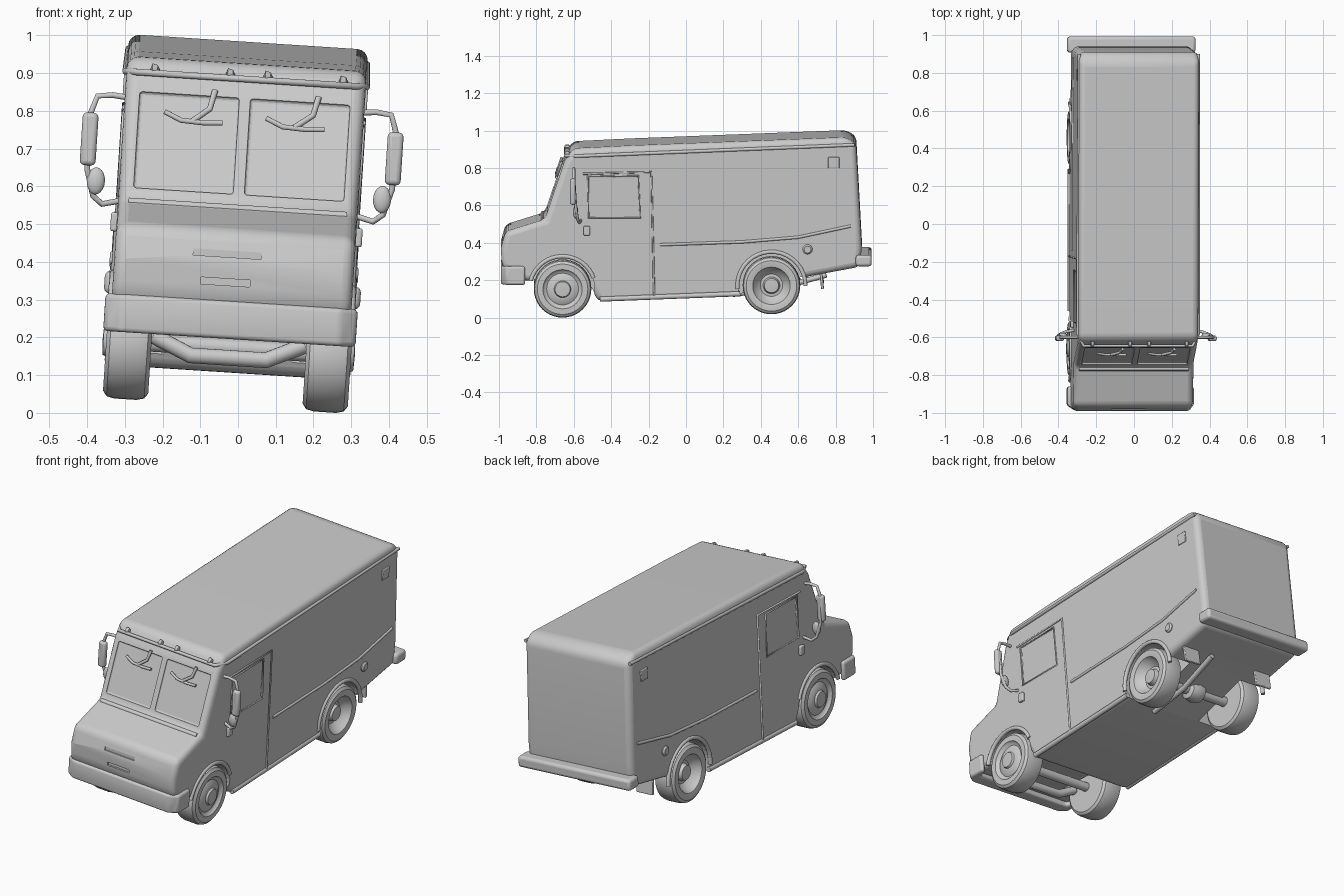
import bpy, bmesh, math
from mathutils import Matrix, Vector

cube = bpy.data.objects.get("Cube")
if cube:
    bpy.data.objects.remove(cube)

GREY = bpy.data.materials.new("plain_grey")
GREY.use_nodes = True
GREY.diffuse_color = (0.6, 0.6, 0.6, 1)
GREY.node_tree.nodes["Principled BSDF"].inputs["Base Color"].default_value = (0.6, 0.6, 0.6, 1)
parts = []


def finish(name, bm, bevel=0, segs=3):
    bmesh.ops.recalc_face_normals(bm, faces=bm.faces)
    me = bpy.data.meshes.new(name)
    bm.to_mesh(me)
    bm.free()
    return register(name, me, bevel, segs)


def register(name, data, bevel=0, segs=3):
    ob = bpy.data.objects.new(name, data)
    bpy.context.collection.objects.link(ob)
    data.materials.append(GREY)
    if bevel:
        mod = ob.modifiers.new("soft_edges", "BEVEL")
        mod.width, mod.segments, mod.limit_method = bevel, segs, "ANGLE"
        mod.angle_limit = math.radians(20)
    parts.append(ob)
    return ob


def prism(name, pts, lo, hi, axis="x", bevel=0, segs=3):
    """Extrude a closed profile: (y, z) along x, or (x, y) along z."""
    bm = bmesh.new()
    place = (lambda a, b, t: (t, a, b)) if axis == "x" else (lambda a, b, t: (a, b, t))
    rings = [[bm.verts.new(place(a, b, t)) for a, b in pts] for t in (lo, hi)]
    n = len(pts)
    for ring in rings:
        bm.faces.new(ring)
    for i in range(n):
        j = (i + 1) % n
        bm.faces.new((rings[0][i], rings[0][j], rings[1][j], rings[1][i]))
    return finish(name, bm, bevel, segs)


def box(name, centre, size, bevel=0, tilt=0):
    bm = bmesh.new()
    mat = Matrix.Translation(centre) @ Matrix.Rotation(tilt, 4, "X") @ Matrix.Diagonal((*size, 1))
    bmesh.ops.create_cube(bm, size=1, matrix=mat)
    return finish(name, bm, bevel)


def lathe(name, profile, centre, side=1):
    """Spin (radius, outward offset) points around the x axis."""
    bm = bmesh.new()
    verts = [bm.verts.new((x, 0, r)) for r, x in profile]
    edges = [bm.edges.new(p) for p in zip(verts, verts[1:])]
    bmesh.ops.spin(bm, geom=verts + edges, cent=(0, 0, 0), axis=(1, 0, 0),
                   angle=math.tau, steps=40)
    bmesh.ops.remove_doubles(bm, verts=bm.verts, dist=0.0005)
    bm.transform(Matrix.Translation(centre) @ Matrix.Diagonal((side, 1, 1, 1)))
    return finish(name, bm)


def tube(name, pts, radius, cyclic=False):
    cu = bpy.data.curves.new(name, "CURVE")
    cu.dimensions, cu.bevel_depth, cu.bevel_resolution = "3D", radius, 3
    cu.use_fill_caps = True
    sp = cu.splines.new("POLY")
    sp.points.add(len(pts) - 1)
    for p, co in zip(sp.points, pts):
        p.co = (*co, 1)
    sp.use_cyclic_u = cyclic
    return register(name, cu)


def cut(target, cutter):
    mod = target.modifiers.new("cut", "BOOLEAN")
    mod.operation, mod.solver, mod.object = "DIFFERENCE", "EXACT", cutter
    cutter.hide_render = True
    cutter.hide_set(True)
    cutter.display_type = "WIRE"


def glass_y(z):
    return -0.755 + (z - 0.545) * 0.34


# Body shell
outline = [(-0.93, 0.22), (-0.985, 0.30), (-0.99, 0.39), (-0.965, 0.48), (-0.755, 0.545),
           (-0.65, 0.855), (-0.605, 0.925), (-0.3, 0.94), (0.86, 0.985), (0.91, 0.95),
           (0.94, 0.40), (0.93, 0.29), (0.66, 0.24), (0.28, 0.135), (-0.47, 0.105),
           (-0.52, 0.2)]
body = prism("body", outline, -0.318, 0.318, bevel=0.03, segs=4)

# Wheel pockets, windscreen panes, door windows and grille recesses
FRONT, REAR = (-0.66, 0.172), (0.457, 0.19)
for s in (-1, 1):
    for y, z, r in ((*FRONT, 0.172), (*REAR, 0.178)):
        cut(body, lathe("wheel_pocket_cutter", [(0, -0.09), (r, -0.09), (r, 0.09), (0, 0.09)],
                        (s * 0.26, y, z)))
    cut(body, box("windscreen_cutter", (s * 0.147, glass_y(0.71) - 0.012, 0.71),
                  (0.265, 0.04, 0.27), 0.008, -0.33))
    cut(body, box("door_window_cutter", (s * 0.323, -0.385, 0.665), (0.022, 0.27, 0.22), 0.004))
for z, w in ((0.345, 0.13), (0.42, 0.18)):
    cut(body, box("grille_cutter", (-0.02, -0.995, z), (w, 0.035, 0.018)))

# Roof gutter, visor ledge and body trim
tube("roof_gutter", [(-0.316, 0.9, 0.945), (-0.32, -0.58, 0.885), (-0.29, -0.645, 0.885),
                     (0.29, -0.645, 0.885), (0.32, -0.58, 0.885), (0.316, 0.9, 0.945)], 0.009)
tube("belt_ledge", [(-0.29, -0.765, 0.54), (0.29, -0.765, 0.54)], 0.012)
for x in (-0.25, -0.05, 0.05, 0.25):
    lathe("marker_light", [(0, 0.02), (0.012, 0.014), (0.016, 0), (0, -0.005)], (x, -0.635, 0.895))

# Front bumper wraps the corners, rear bumper is a straight step
prism("front_bumper", [(-0.335, -0.86), (-0.335, -0.96), (-0.29, -0.99), (0.29, -0.99),
                       (0.335, -0.96), (0.335, -0.86), (0.31, -0.86), (0.29, -0.92),
                       (-0.29, -0.92), (-0.31, -0.86)], 0.195, 0.295, "z", 0.012)
box("rear_bumper", (0, 0.95, 0.325), (0.68, 0.085, 0.06), 0.015)

# Tyre and rim profiles: domed hub in front, dished hub at the rear
TYRE = [(0.06, -0.06), (0.135, -0.06), (0.149, -0.05), (0.154, -0.03), (0.154, 0.03),
        (0.149, 0.05), (0.135, 0.06), (0.105, 0.06)]
FRONT_RIM = [(0.098, 0.05), (0.085, 0.045), (0.065, 0.056), (0.045, 0.058), (0.04, 0.068), (0, 0.07)]
REAR_RIM = [(0.1, 0.058), (0.085, 0.03), (0.06, 0.01), (0.045, 0.012), (0.038, 0.035), (0, 0.038)]

for s, side in ((-1, "right"), (1, "left")):
    lathe(side + "_front_wheel", [(0, -0.06)] + TYRE + FRONT_RIM, (s * 0.265, *FRONT), s)
    lathe(side + "_rear_wheel", [(0, -0.06)] + TYRE + REAR_RIM, (s * 0.265, *REAR), s)

    # Arch lips
    for tag, (y, z), r, a0, a1 in (("front", FRONT, 0.176, 20, 165), ("rear", REAR, 0.182, 0, 185)):
        arc = [math.radians(a0 + (a1 - a0) * i / 18) for i in range(19)]
        tube(side + "_" + tag + "_arch", [(s * 0.317, y + r * math.cos(a), z + r * math.sin(a))
                                          for a in arc], 0.011)

    # Cab door frame, window bead, waist rail and sill
    X = s * 0.318
    tube(side + "_door_frame", [(X, -0.17, 0.125), (X, -0.185, 0.8), (X, -0.55, 0.79)], 0.006)
    tube(side + "_window_bead", [(X, -0.245, 0.555), (X, -0.255, 0.78), (X, -0.525, 0.775),
                                 (X, -0.52, 0.555)], 0.005, True)
    tube(side + "_waist_rail", [(X, -0.14, 0.41), (X, 0.3, 0.425), (X, 0.6, 0.45),
                                (X, 0.88, 0.51)], 0.008)
    tube(side + "_sill", [(s * 0.312, -0.46, 0.118), (s * 0.312, 0.29, 0.147)], 0.014)
    box(side + "_door_handle", (s * 0.324, -0.53, 0.485), (0.02, 0.035, 0.05), 0.006)
    lathe(side + "_side_lamp", [(0, 0.01), (0.018, 0.012), (0.026, 0.004), (0.026, -0.01)],
          (X, 0.65, 0.385), s)
    box(side + "_side_vent", (X, 0.79, 0.85), (0.012, 0.06, 0.06), 0.004)
    box(side + "_mud_flap", (s * 0.24, 0.725, 0.22), (0.1, 0.015, 0.1), 0.004, 0.1)

    # Mirrors on looped brackets
    tube(side + "_mirror_bracket", [(s * x, y, z) for x, y, z in (
        (0.3, -0.6, 0.815), (0.35, -0.6, 0.82), (0.39, -0.6, 0.815), (0.405, -0.6, 0.77),
        (0.405, -0.59, 0.62), (0.385, -0.58, 0.55), (0.36, -0.57, 0.53), (0.3, -0.56, 0.545))], 0.008)
    box(side + "_mirror", (s * 0.405, -0.605, 0.7), (0.042, 0.03, 0.14), 0.012)
    bm = bmesh.new()
    bmesh.ops.create_uvsphere(bm, u_segments=16, v_segments=10, radius=1, matrix=Matrix.Translation(
        (s * 0.38, -0.59, 0.59)) @ Matrix.Diagonal((0.024, 0.014, 0.036, 1)))
    finish(side + "_round_mirror", bm)

# Wipers hang in front of each pane
for cx, lean in ((-0.135, 0.055), (0.135, 0.06)):
    path = lambda *pts: [(cx + x, glass_y(z) - 0.012, z) for x, z in pts]
    tube("wiper_blade", path((-0.075, 0.785), (-0.03, 0.765), (0.03, 0.762), (0.08, 0.765)), 0.007)
    tube("wiper_arm", path((0, 0.765), (lean * 0.8, 0.8), (lean, 0.85)), 0.008)

# Running gear
tube("front_axle", [(-0.23, *FRONT), (0.23, *FRONT)], 0.025)
tube("rear_axle", [(-0.23, *REAR), (0.23, *REAR)], 0.028)
tube("front_crossmember", [(-0.2, -0.75, 0.19), (-0.1, -0.76, 0.145), (0.1, -0.76, 0.145),
                           (0.2, -0.75, 0.19)], 0.022)
lathe("differential", [(0, -0.06), (0.05, -0.04), (0.06, 0), (0.05, 0.04), (0, 0.06)], (0, *REAR))
tube("exhaust_pipe", [(0.1, 0.25, 0.13), (0.1, 0.5, 0.165), (0.12, 0.75, 0.235)], 0.015)

# Smooth shading, then the slight sideways lean of the whole van
bpy.ops.object.select_all(action="DESELECT")
for ob in parts:
    if ob.type == "MESH" and not ob.hide_render:
        ob.select_set(True)
        bpy.context.view_layer.objects.active = ob
bpy.ops.object.shade_smooth_by_angle(angle=math.radians(35))
pivot = Vector((0, 0, 0.55))
lean = Matrix.Translation(pivot) @ Matrix.Rotation(0.065, 4, "Y") @ Matrix.Translation(-pivot)
for ob in parts:
    ob.matrix_world = lean @ ob.matrix_world
